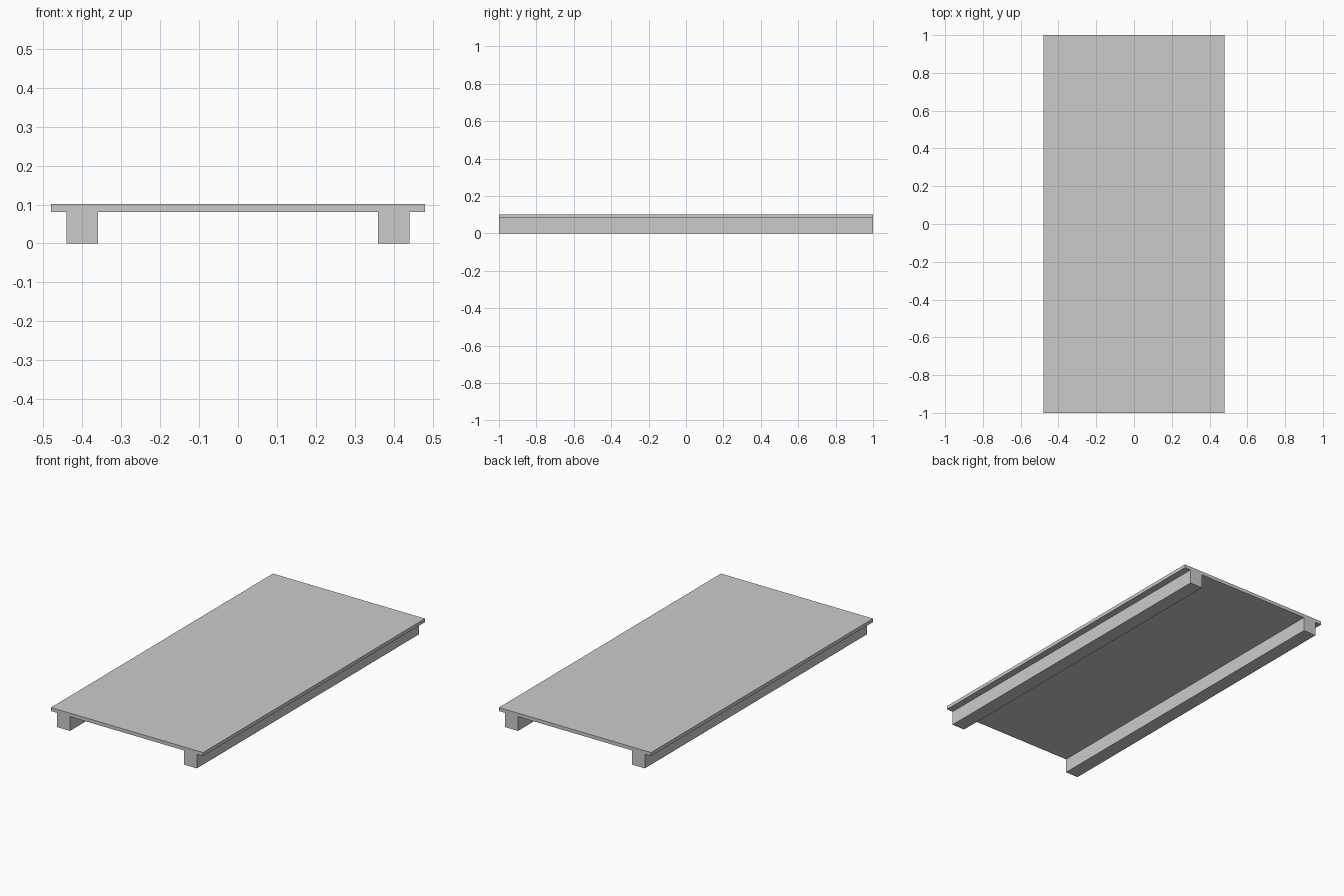
import bpy

if "Cube" in bpy.data.objects:
    bpy.data.objects.remove(bpy.data.objects["Cube"])


def box(name, center, size):
    bpy.ops.mesh.primitive_cube_add(size=1, location=center)
    obj = bpy.context.object
    obj.name = name
    obj.scale = size
    bpy.ops.object.transform_apply(location=False, rotation=False, scale=True)
    return obj


# Thin flat deck
box("deck", (0, 0, 0.091), (0.96, 2.0, 0.02))

# Two full-length square support rails under the deck
for side, x in (("left", -0.4), ("right", 0.4)):
    box(side + "_rail", (x, 0, 0.0405), (0.081, 2.0, 0.081))
